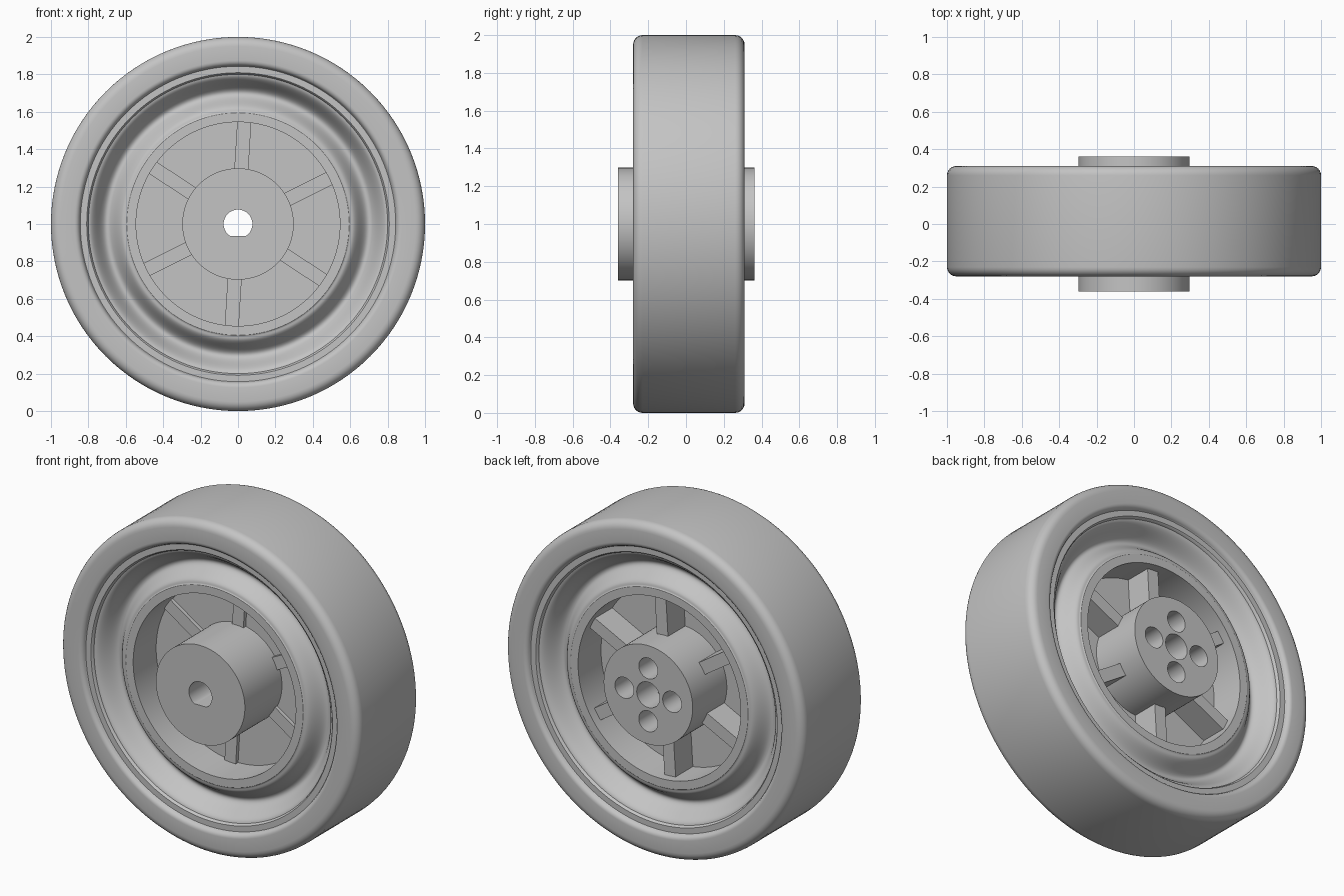
import bpy, bmesh
from math import cos, sin, pi, radians
from mathutils import Matrix

cube = bpy.data.objects.get("Cube")
if cube:
    bpy.data.objects.remove(cube)

AXLE_Z = 1.0
MID_Y = 0.015      # middle plane of the tyre
SEGMENTS = 128

grey = bpy.data.materials.new("plain grey")
grey.use_nodes = True
grey.diffuse_color = (0.55, 0.55, 0.55, 1)
grey.node_tree.nodes["Principled BSDF"].inputs["Base Color"].default_value = (0.55, 0.55, 0.55, 1)


def make_object(name, bm):
    bmesh.ops.recalc_face_normals(bm, faces=bm.faces)
    mesh = bpy.data.meshes.new(name)
    bm.to_mesh(mesh)
    bm.free()
    mesh.materials.append(grey)
    obj = bpy.data.objects.new(name, mesh)
    bpy.context.collection.objects.link(obj)
    return obj


def lathe(name, profile):
    """Turn a closed (radius, y) profile around the axle."""
    bm = bmesh.new()
    rings = []
    for i in range(SEGMENTS):
        t = 2 * pi * i / SEGMENTS
        rings.append([bm.verts.new((r * cos(t), y, AXLE_Z + r * sin(t))) for r, y in profile])
    n = len(profile)
    for i in range(SEGMENTS):
        a, b = rings[i], rings[(i + 1) % SEGMENTS]
        for j in range(n):
            k = (j + 1) % n
            bm.faces.new((a[j], a[k], b[k], b[j]))
    return make_object(name, bm)


def extrude_y(name, outline, y0, y1):
    """Prism along the axle from an outline of (x, z) points about it."""
    bm = bmesh.new()
    ends = [[bm.verts.new((x, y, AXLE_Z + z)) for x, z in outline] for y in (y0, y1)]
    n = len(outline)
    bm.faces.new(ends[0])
    bm.faces.new(ends[1])
    for j in range(n):
        k = (j + 1) % n
        bm.faces.new((ends[0][j], ends[0][k], ends[1][k], ends[1][j]))
    return make_object(name, bm)


def circle(radius, cx=0, cz=0, n=48, floor=-9):
    return [(cx + radius * cos(2 * pi * i / n), max(cz + radius * sin(2 * pi * i / n), floor))
            for i in range(n)]


def arc(r, h, radius, start, end, steps=6):
    angles = [radians(start + (end - start) * i / steps) for i in range(steps + 1)]
    return [(r + radius * cos(a), h + radius * sin(a)) for a in angles]


def smooth(obj, angle=35):
    bpy.ops.object.select_all(action='DESELECT')
    obj.select_set(True)
    bpy.context.view_layer.objects.active = obj
    bpy.ops.object.shade_smooth_by_angle(angle=radians(angle))


# Tyre with rounded shoulders and a softly rolled inner edge
half = arc(0.95, 0.245, 0.05, 0, 90) + arc(0.875, 0.265, 0.03, 90, 172)
# Rim ring, then the smooth bell-shaped trough
half += [(0.843, 0.267), (0.809, 0.267), (0.804, 0.262)]
half += [(0.80 - 0.195 * i / 24, 0.25 - 0.015 * i / 24 - 0.095 * sin(pi * i / 24) ** 2)
         for i in range(25)]
# Inner lip, pocket wall and web
half += [(0.60, 0.236), (0.595, 0.24), (0.545, 0.24), (0.545, 0.02), (0.25, 0.02)]
profile = [(r, MID_Y - h) for r, h in half] + [(r, MID_Y + h) for r, h in reversed(half)]
smooth(lathe("tyre_and_rim", profile))

# Hub drum with a keyed axle bore and four blind bolt holes at the back
hub = extrude_y("hub", circle(0.298, n=SEGMENTS), -0.36, 0.362)
cutters = [extrude_y("bore_front", circle(0.077, floor=-0.065), -0.5, 0.22),
           extrude_y("bore_back", circle(0.077), 0.2, 0.5)]
for i in range(4):
    a = pi / 2 * i
    cutters.append(extrude_y("bolt_hole", circle(0.063, 0.16 * cos(a), 0.16 * sin(a)), 0.15, 0.5))
bpy.ops.object.select_all(action='DESELECT')
bpy.context.view_layer.objects.active = hub
for cutter in cutters:
    mod = hub.modifiers.new("cut", 'BOOLEAN')
    mod.operation = 'DIFFERENCE'
    mod.solver = 'EXACT'
    mod.object = cutter
    bpy.ops.object.modifier_apply(modifier=mod.name)
    bpy.data.objects.remove(cutter)
smooth(hub)

# Six ribs through the web, low at the front and tall at the back
RIB_FRONT, RIB_BACK, RIB_WIDTH = -0.028, 0.2, 0.075
for i in range(6):
    bm = bmesh.new()
    place = (Matrix.Translation((0, 0, AXLE_Z))
             @ Matrix.Rotation(-radians(26.5 + 60 * i), 4, 'Y')
             @ Matrix.Translation((0.42, (RIB_FRONT + RIB_BACK) / 2, 0))
             @ Matrix.Diagonal((0.28, RIB_BACK - RIB_FRONT, RIB_WIDTH, 1)))
    bmesh.ops.create_cube(bm, size=1, matrix=place)
    make_object("rib_%d" % (i + 1), bm)
